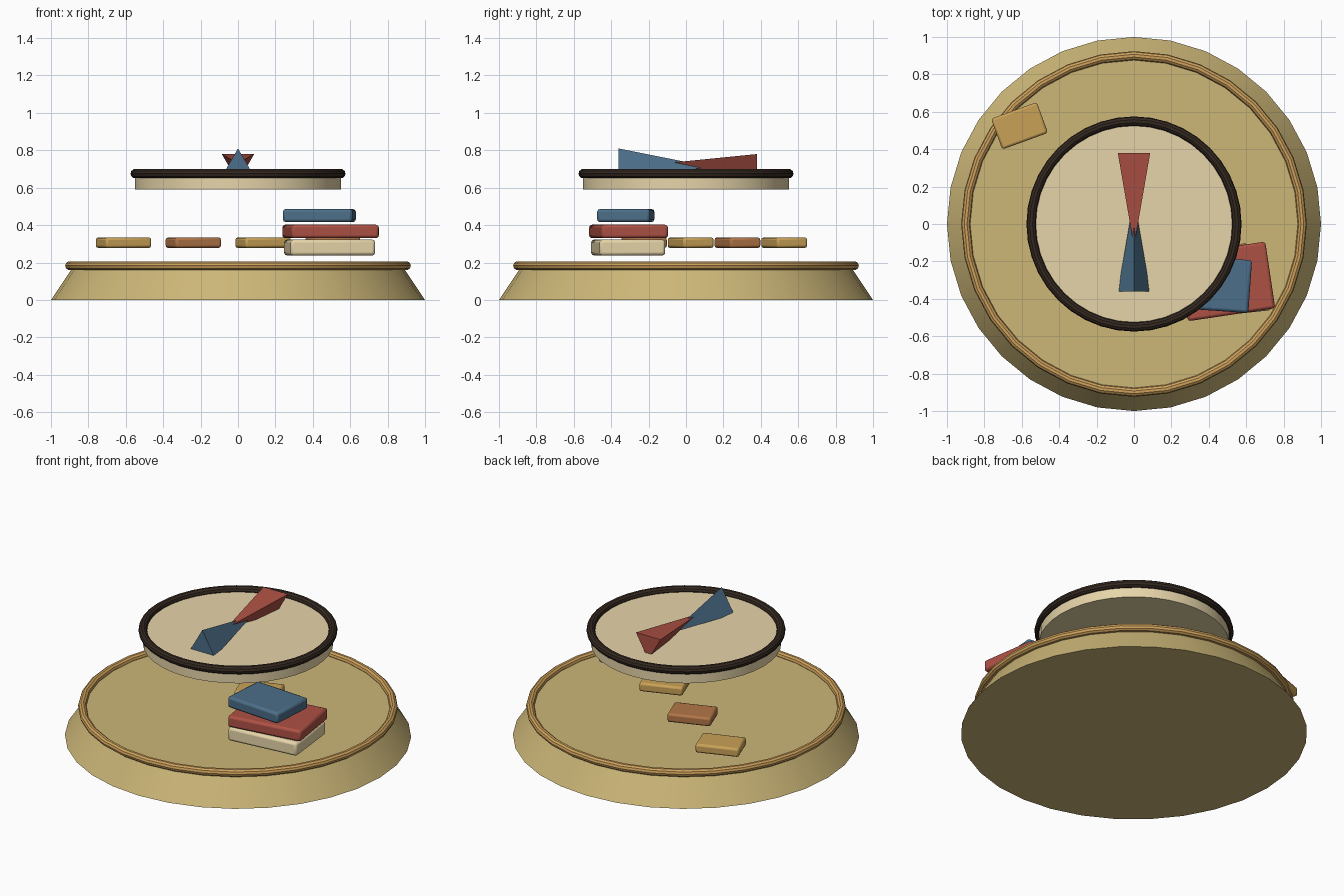
import bpy
from math import sin, cos, pi, radians

if "Cube" in bpy.data.objects:
    bpy.data.objects.remove(bpy.data.objects["Cube"])


def mat(name, r, g, b):
    lin = [(c / 255) ** 2.2 for c in (r, g, b)]
    m = bpy.data.materials.new(name)
    m.diffuse_color = (*lin, 1)
    m.use_nodes = True
    m.node_tree.nodes["Principled BSDF"].inputs["Base Color"].default_value = m.diffuse_color
    return m


SAND = mat("sand", 203, 181, 119)
BRASS = mat("brass", 205, 160, 92)
CREAM = mat("cream", 230, 212, 168)
DARK = mat("dark", 56, 45, 38)
RED = mat("red", 172, 82, 70)
BLUE = mat("blue", 77, 110, 136)
OCHRE = mat("ochre", 200, 160, 88)
BROWN = mat("brown", 176, 117, 73)


def finish(name, material, smooth=True):
    o = bpy.context.object
    o.name = name
    o.data.materials.append(material)
    if smooth:
        bpy.ops.object.shade_smooth_by_angle(angle=radians(35))
    return o


def disc(name, r1, r2, z0, z1, sides, material):
    bpy.ops.mesh.primitive_cone_add(vertices=sides, radius1=r1, radius2=r2,
                                    depth=z1 - z0, location=(0, 0, (z0 + z1) / 2))
    return finish(name, material)


def ring(name, major, minor, z, sides, material):
    bpy.ops.mesh.primitive_torus_add(major_radius=major, minor_radius=minor,
                                     major_segments=sides, minor_segments=10,
                                     location=(0, 0, z))
    return finish(name, material)


def slab(name, x, y, z, size, turn, bevel, material):
    bpy.ops.mesh.primitive_cube_add(size=1, location=(x, y, z),
                                    rotation=(0, 0, radians(turn)))
    o = bpy.context.object
    o.scale = size
    bpy.ops.object.transform_apply(location=False, rotation=False, scale=True)
    b = o.modifiers.new("bevel", 'BEVEL')
    b.width, b.segments = bevel, 2
    return finish(name, material)


def needle(name, base_y, tip_y, z, up, material):
    # three-sided pyramid lying along y
    r = 0.1
    verts = [(r * sin(k * 2 * pi / 3), base_y, z + up * r * cos(k * 2 * pi / 3))
             for k in range(3)] + [(0, tip_y, z)]
    faces = [(0, 1, 2), (0, 3, 1), (1, 3, 2), (2, 3, 0)]
    if (up > 0) == (base_y > 0):
        faces = [f[::-1] for f in faces]
    me = bpy.data.meshes.new(name)
    me.from_pydata(verts, [], faces)
    o = bpy.data.objects.new(name, me)
    bpy.context.collection.objects.link(o)
    me.materials.append(material)


# base plinth and its rim
disc("base", 1.0, 0.88, 0, 0.18, 32, SAND)
ring("base_rim", 0.9, 0.024, 0.183, 32, BRASS)

# floating dial with dark rim and two needles
disc("dial", 0.55, 0.55, 0.59, 0.67, 40, CREAM)
ring("dial_rim", 0.55, 0.025, 0.675, 40, DARK)
needle("red_needle", 0.38, -0.12, 0.73, -1, RED)
needle("blue_needle", -0.36, 0.14, 0.71, 1, BLUE)

# stack of books
slab("lower_book", 0.49, -0.309, 0.28, (0.455, 0.353, 0.085), 6, 0.015, CREAM)
slab("middle_book", 0.495, -0.307, 0.366, (0.472, 0.36, 0.072), 8.5, 0.015, RED)
slab("upper_book", 0.435, -0.322, 0.451, (0.373, 0.283, 0.07), -4, 0.015, BLUE)

# diagonal row of stepping tiles
for i in range(4):
    slab(f"tile_{i + 1}", -0.612 + 0.373 * i, 0.525 - 0.25 * i, 0.306,
         (0.26, 0.175, 0.056), 20, 0.013, (OCHRE, BROWN)[i % 2])
